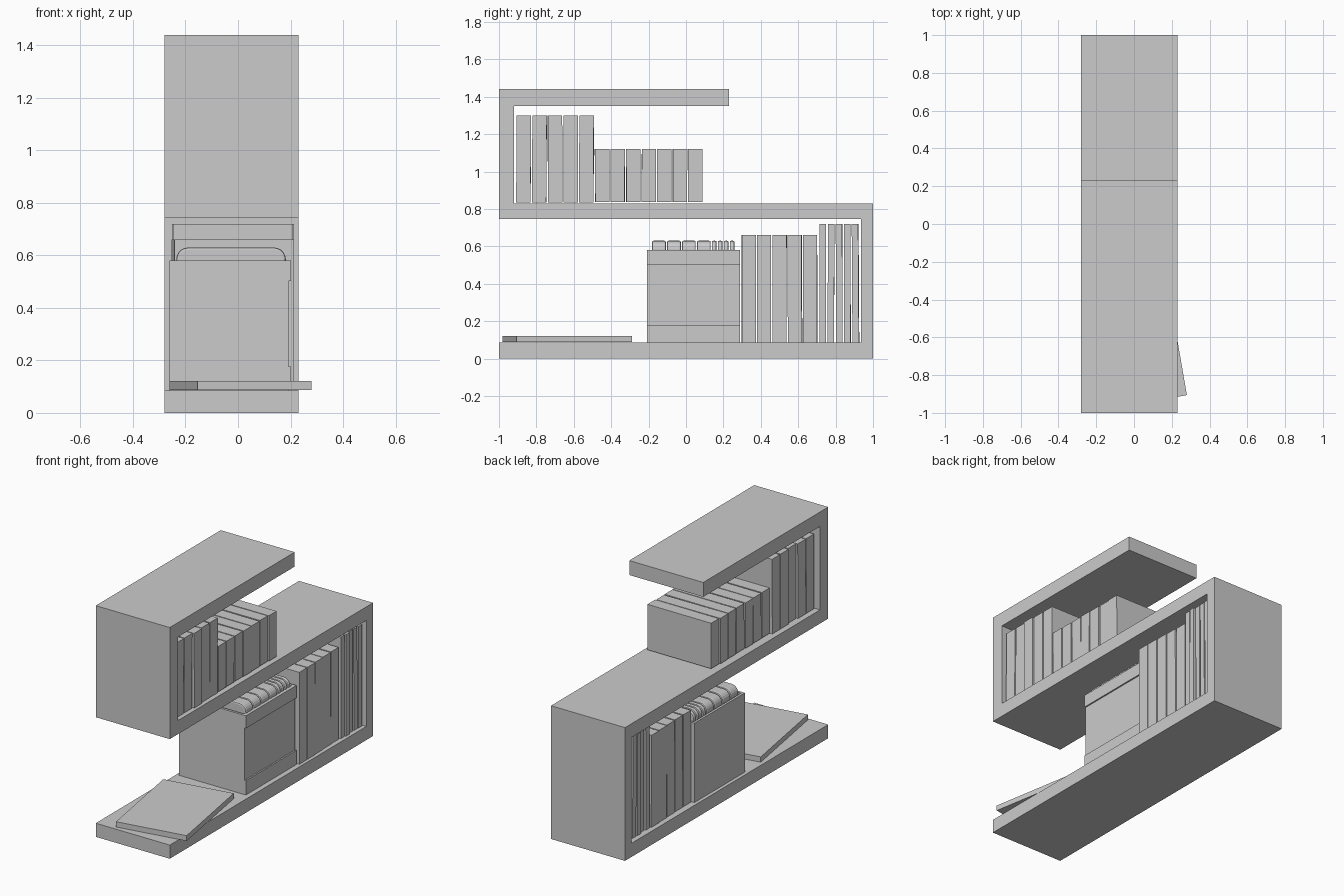
import bpy, bmesh, math, random
from mathutils import Matrix

if "Cube" in bpy.data.objects:
    bpy.data.objects.remove(bpy.data.objects["Cube"])
random.seed(4)


def finish(name, bm):
    bmesh.ops.recalc_face_normals(bm, faces=bm.faces)
    me = bpy.data.meshes.new(name)
    bm.to_mesh(me)
    bm.free()
    ob = bpy.data.objects.new(name, me)
    bpy.context.collection.objects.link(ob)
    return ob


def box(name, x0, x1, y0, y1, z0, z1, tilt=0.0, yaw=0.0):
    bm = bmesh.new()
    bmesh.ops.create_cube(bm, size=1)
    rot = Matrix.Rotation(yaw, 4, 'Z') @ Matrix.Rotation(tilt, 4, 'X')
    bm.transform(rot @ Matrix.Diagonal((x1 - x0, y1 - y0, z1 - z0, 1)))
    ob = finish(name, bm)
    ob.location = ((x0 + x1) / 2, (y0 + y1) / 2, (z0 + z1) / 2)
    return ob


def prism(name, pts, axis, a, b):
    """Extrude a 2D outline along x (pts are y,z) or y (pts are x,z)."""
    bm = bmesh.new()
    put = (lambda p, t: (t, p[0], p[1])) if axis == 'x' else (lambda p, t: (p[0], t, p[1]))
    f = bm.faces.new([bm.verts.new(put(p, a)) for p in pts])
    ext = bmesh.ops.extrude_face_region(bm, geom=[f])
    d = (b - a, 0, 0) if axis == 'x' else (0, b - a, 0)
    bmesh.ops.translate(bm, vec=d, verts=[v for v in ext['geom'] if isinstance(v, bmesh.types.BMVert)])
    return finish(name, bm)


# S-shaped shelf
prism("shelf", [(-1, 0), (1, 0), (1, .83), (-.92, .83), (-.92, 1.35), (.23, 1.35),
                (.23, 1.44), (-1, 1.44), (-1, .745), (.935, .745), (.935, .085), (-1, .085)],
      'x', -.28, .23)


# Rows of upright books with slightly uneven spacing and lean
def book_row(name, y0, y1, n, z0, z1, x0=-.245, x1=.21, gap=.007):
    step = (y1 - y0) / n
    for i in range(n):
        j = random.uniform(-.006, .006)
        box(f"{name}_{i + 1}", x0 + j, x1 + j, y0 + i * step + gap / 2, y0 + (i + 1) * step - gap / 2,
            z0, z1, random.uniform(-.008, .008), random.uniform(-.006, .006))


book_row("upper_tall_book", -.91, -.49, 5, .834, 1.3)
book_row("upper_short_book", -.49, .092, 7, .837, 1.12, -.24, .2)
book_row("lower_medium_book", .295, .705, 5, .087, .66, -.247, .208)
book_row("lower_thin_book", .71, .928, 5, .087, .72, -.248, .208, .009)

# Open storage box with two raised bands on its right side
X0, X1, Y0, Y1 = -.26, .192, -.208, .288
T = .015
box("crate_floor", X0, X1, Y0, Y1, .086, .1)
box("crate_front", X0, X1, Y0, Y0 + T, .1, .58)
box("crate_back", X0, X1, Y1 - T, Y1, .1, .58)
box("crate_left", X0, X0 + T, Y0 + T, Y1 - T, .1, .58)
box("crate_right", X1 - T, X1, Y0 + T, Y1 - T, .1, .58)
box("crate_top_band", X1, X1 + .009, Y0, Y1, .502, .58)
box("crate_bottom_band", X1, X1 + .009, Y0, Y1, .087, .176)

# Round-cornered folders filling the box
R, L, RT, TOP = .045, -.235, .182, .63
outline = [(L, .1), (RT, .1)]
for cx, start in ((RT - R, 0), (L + R, 90)):
    for k in range(6):
        a = math.radians(start + k * 18)
        outline.append((cx + R * math.cos(a), TOP - R + R * math.sin(a)))
y = -.185
for i, w in enumerate([.08] * 4 + [.032] * 4):
    ob = prism(f"folder_{i + 1}", outline, 'y', y + .003, y + w - .003)
    bev = ob.modifiers.new("edge", 'BEVEL')
    bev.width = .008
    bev.segments = 2
    y += w

# Book lying on the bottom shelf, turned and overhanging
box("lying_book", .01 - .22, .01 + .22, -.635 - .313, -.635 + .313, .088, .121, 0, math.radians(9.8))
